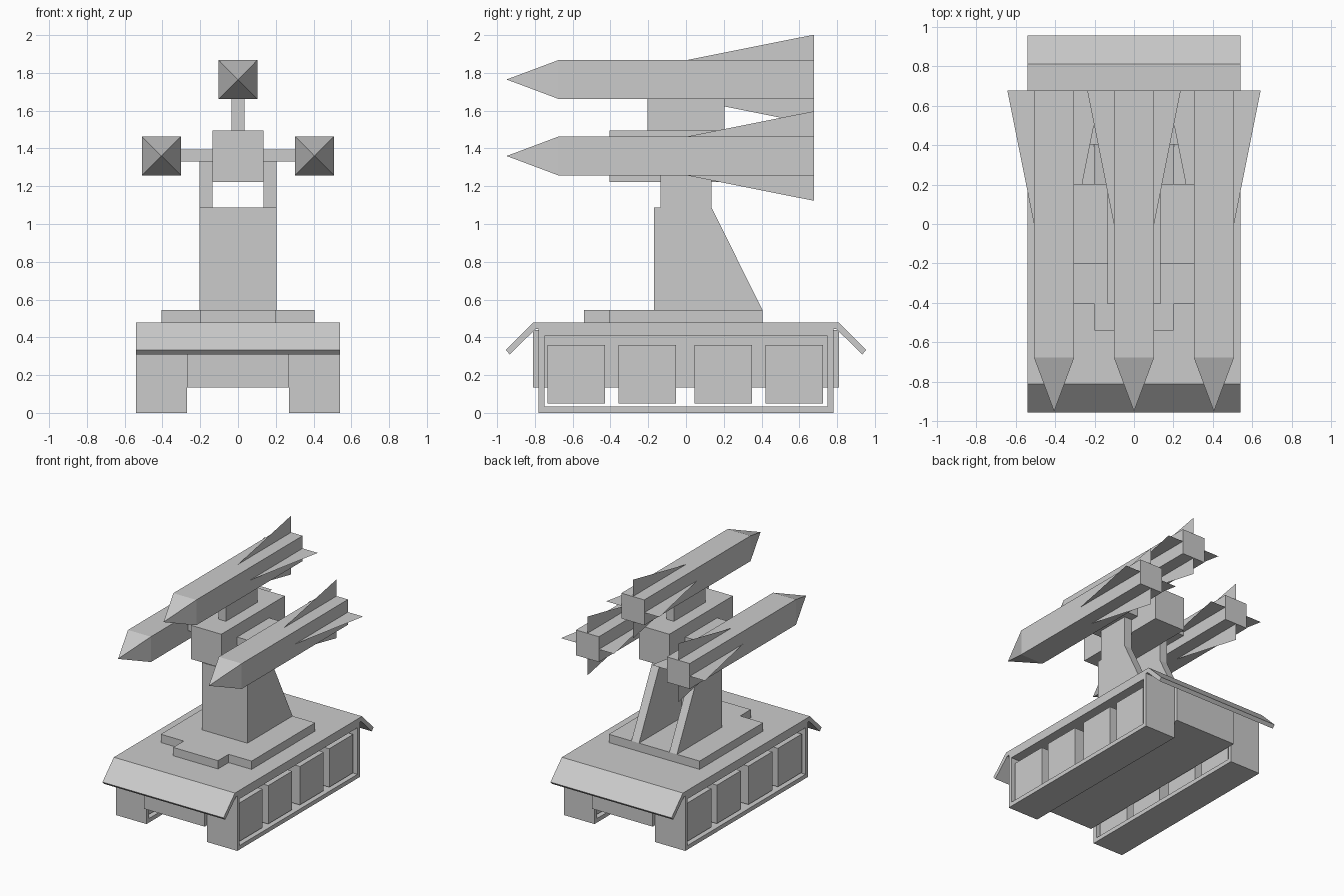
import bpy

if "Cube" in bpy.data.objects:
    bpy.data.objects.remove(bpy.data.objects["Cube"])

grey = bpy.data.materials.new("plain grey")
grey.diffuse_color = (0.6, 0.6, 0.6, 1)
grey.use_nodes = True
grey.node_tree.nodes["Principled BSDF"].inputs["Base Color"].default_value = grey.diffuse_color


def make(name, verts, faces):
    me = bpy.data.meshes.new(name)
    me.from_pydata(verts, [], faces)
    me.materials.append(grey)
    ob = bpy.data.objects.new(name, me)
    bpy.context.collection.objects.link(ob)
    return ob


def prism(name, profile, a, b, axis="x"):
    """Extrude a counter-clockwise profile: (y, z) along x, or (x, y) along z."""
    n = len(profile)
    put = (lambda p, t: (t, *p)) if axis == "x" else (lambda p, t: (*p, t))
    verts = [put(p, t) for t in (a, b) for p in profile]
    faces = [tuple(reversed(range(n))), tuple(range(n, 2 * n))]
    faces += [(i, (i + 1) % n, n + (i + 1) % n, n + i) for i in range(n)]
    return make(name, verts, faces)


def box(name, x0, x1, y0, y1, z0, z1):
    return prism(name, [(x0, y0), (x1, y0), (x1, y1), (x0, y1)], z0, z1, "z")


# Hull and roof plate with sloped ends
box("hull", -0.27, 0.27, -0.81, 0.81, 0.135, 0.44)
prism("roof", [(-0.955, 0.333), (-0.933, 0.31), (-0.797, 0.443), (0.797, 0.443),
               (0.933, 0.31), (0.955, 0.333), (0.81, 0.478), (-0.81, 0.478)], -0.54, 0.54)

# Track belts (hollow rectangular loops) with square wheel blocks
for side, s in (("left", -1), ("right", 1)):
    x0, x1 = sorted((0.27 * s, 0.54 * s))
    outer = [(-0.78, 0), (0.78, 0), (0.78, 0.443), (-0.78, 0.443)]
    inner = [(-0.75, 0.033), (0.75, 0.033), (0.75, 0.408), (-0.75, 0.408)]
    verts = [(x, *p) for x in (x0, x1) for p in outer + inner]
    faces = []
    for i in range(4):
        j = (i + 1) % 4
        faces += [(i, j, j + 8, i + 8), (i + 4, i + 12, j + 12, j + 4),
                  (i, i + 4, j + 4, j), (i + 8, j + 8, j + 12, i + 12)]
    make(side + "_track", verts, faces)
    for k, y in enumerate((-0.58, -0.205, 0.197, 0.572)):
        box(f"{side}_wheel_block_{k + 1}", x0 + 0.02, x1 - 0.02, y - 0.152, y + 0.152, 0.05, 0.36)

# Stepped turntable
prism("turntable", [(-0.405, -0.405), (-0.2, -0.405), (-0.2, -0.54), (0.2, -0.54), (0.2, -0.405),
                    (0.405, -0.405), (0.405, 0.405), (-0.405, 0.405)], 0.478, 0.545, "z")

# Pedestal: front plate and two shaped side plates
box("pedestal_front", -0.203, 0.203, -0.17, -0.135, 0.545, 1.087)
for side, x in (("left", -0.203), ("right", 0.135)):
    prism(side + "_pedestal_plate", [(-0.135, 0.545), (0.405, 0.545), (0.135, 1.087),
                                     (0.135, 1.33), (-0.135, 1.33)], x, x + 0.068)

# Launcher head and missile mounts
box("launcher_head", -0.135, 0.135, -0.405, 0.405, 1.223, 1.495)
box("top_mount", -0.034, 0.034, -0.203, 0.203, 1.495, 1.667)
box("left_mount", -0.305, -0.135, -0.203, 0.203, 1.33, 1.395)
box("right_mount", 0.135, 0.305, -0.203, 0.203, 1.33, 1.395)


# Missiles: square body, pyramid nose, four flat fins
def missile(name, cx, cz):
    r, tail, reach = 0.102, 0.677, 0.237
    sq = [(-r, -r), (r, -r), (r, r), (-r, r)]
    verts = [(cx + a, y, cz + b) for y in (-tail, tail) for a, b in sq]
    verts.append((cx, -0.95, cz))
    faces = [(7, 6, 5, 4)]
    for i in range(4):
        j = (i + 1) % 4
        faces += [(i, i + 4, j + 4, j), (i, j, 8)]
    ob = make(name + "_missile", verts, [f[::-1] for f in faces])
    verts, faces = [], []
    for k, (dx, dz) in enumerate(((1, 0), (0, 1), (-1, 0), (0, -1))):
        verts += [(cx + dx * d, y, cz + dz * d) for d, y in ((r, 0), (r, tail), (reach, tail))]
        faces.append((3 * k, 3 * k + 1, 3 * k + 2))
    make(name + "_fins", verts, faces)
    return ob


missile("top", 0, 1.765)
missile("left", -0.405, 1.36)
missile("right", 0.405, 1.36)

# Make all solid parts face outward
import bmesh
for ob in bpy.data.objects:
    if ob.type == "MESH" and not ob.name.endswith("fins"):
        bm = bmesh.new()
        bm.from_mesh(ob.data)
        bmesh.ops.recalc_face_normals(bm, faces=bm.faces)
        bm.to_mesh(ob.data)
        bm.free()
